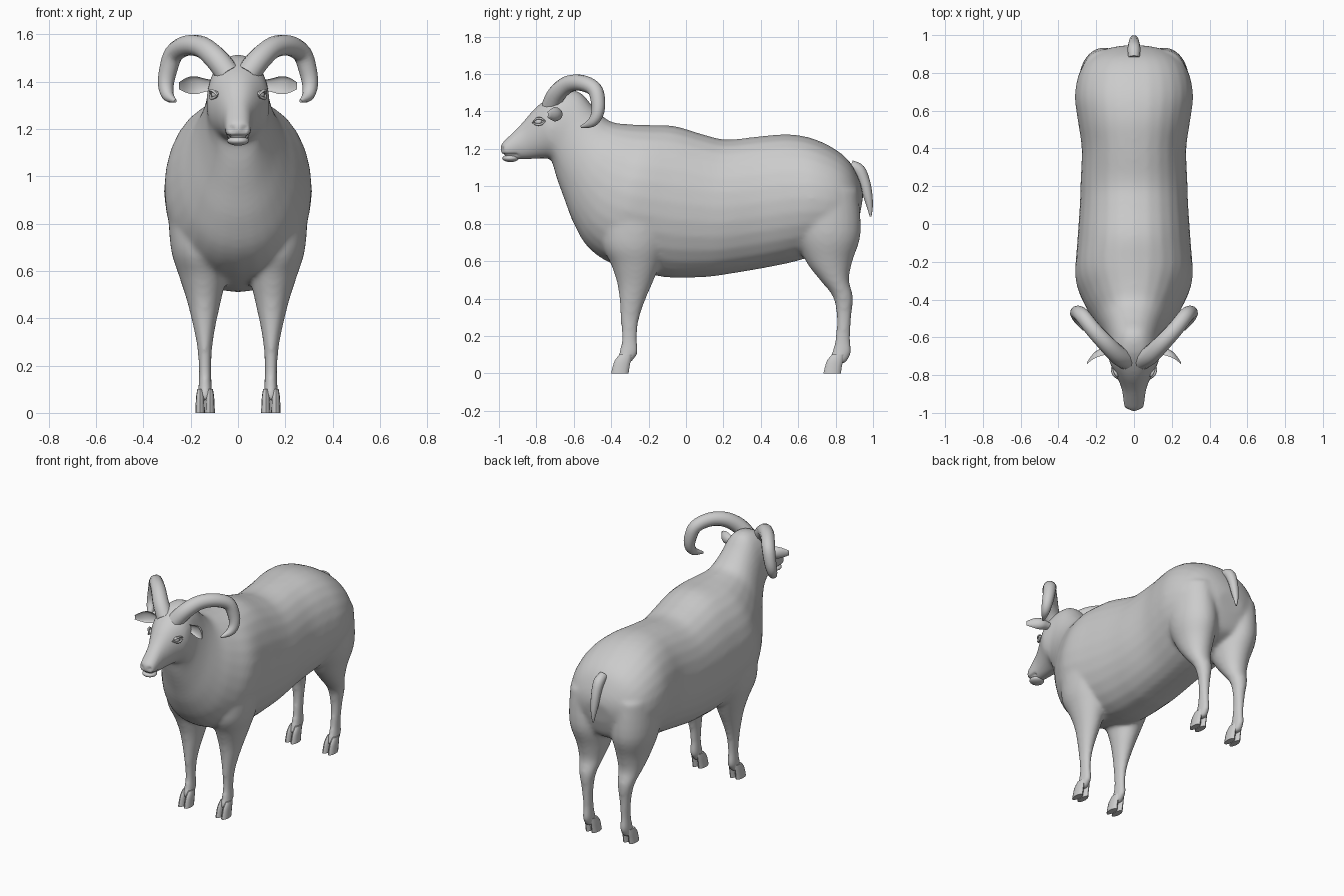
import bpy, bmesh, math
from mathutils import Vector

cube = bpy.data.objects.get("Cube")
if cube:
    bpy.data.objects.remove(cube)

wool = bpy.data.materials.new("plain_grey")
wool.use_nodes = True
GREY = (0.6, 0.6, 0.6, 1)
wool.diffuse_color = GREY
wool.node_tree.nodes["Principled BSDF"].inputs["Base Color"].default_value = GREY


def smooth_rows(rows, steps):
    """Catmull-Rom interpolation of tuples."""
    out = []
    for i in range(len(rows) - 1):
        quad = [rows[max(i - 1, 0)], rows[i], rows[i + 1], rows[min(i + 2, len(rows) - 1)]]
        for s in range(steps):
            t = s / steps
            out.append([0.5 * (2 * b + (c - a) * t + (2 * a - 5 * b + 4 * c - d) * t * t
                               + (3 * b - a - 3 * c + d) * t ** 3) for a, b, c, d in zip(*quad)])
    return out + [list(rows[-1])]


def add_loft(bm, rows, ring, steps=4, sides=28):
    """Skin a closed tube through rings made from interpolated rows."""
    rings = []
    for row in smooth_rows(rows, steps):
        rings.append([bm.verts.new(ring(row, 2 * math.pi * k / sides)) for k in range(sides)])
    faces = [bm.faces.new(rings[0]), bm.faces.new(rings[-1])]
    for a, b in zip(rings, rings[1:]):
        for k in range(sides):
            n = (k + 1) % sides
            faces.append(bm.faces.new((a[k], a[n], b[n], b[k])))
    bmesh.ops.recalc_face_normals(bm, faces=faces)


def finish(name, mesh, angle=50):
    obj = bpy.data.objects.new(name, mesh)
    bpy.context.collection.objects.link(obj)
    mesh.materials.clear()
    mesh.materials.append(wool)
    bpy.ops.object.select_all(action='DESELECT')
    obj.select_set(True)
    bpy.context.view_layer.objects.active = obj
    bpy.ops.object.shade_smooth_by_angle(angle=math.radians(angle))
    return obj


def to_mesh(name, bm):
    mesh = bpy.data.meshes.new(name)
    bm.to_mesh(mesh)
    bm.free()
    return mesh


def baked(obj):
    """Evaluate an object to a plain mesh and drop the source."""
    bpy.context.view_layer.update()
    mesh = bpy.data.meshes.new_from_object(obj.evaluated_get(bpy.context.evaluated_depsgraph_get()))
    bpy.data.objects.remove(obj)
    return mesh


def tube(name, rows, sides=4):
    curve = bpy.data.curves.new(name, 'CURVE')
    curve.dimensions = '3D'
    curve.bevel_depth = 1
    curve.bevel_resolution = sides
    curve.use_fill_caps = True
    pts = smooth_rows(rows, 4)
    spline = curve.splines.new('POLY')
    spline.points.add(len(pts) - 1)
    for p, (x, y, z, r) in zip(spline.points, pts):
        p.co, p.radius = (x, y, z, 1), r
    obj = bpy.data.objects.new(name + "_path", curve)
    bpy.context.collection.objects.link(obj)
    return finish(name, baked(obj), 60)


def ball(name, loc, size, tilt=0):
    bm = bmesh.new()
    bmesh.ops.create_uvsphere(bm, u_segments=16, v_segments=10, radius=1)
    bmesh.ops.scale(bm, vec=size, verts=bm.verts)
    obj = finish(name, to_mesh(name, bm), 80)
    obj.location = loc
    obj.rotation_euler.z = tilt
    return obj


# Trunk, neck and head: top y, top z, bottom y, bottom z, half width
TRUNK = [(-.995, 1.205, -.985, 1.17, .03), (-.985, 1.23, -.965, 1.15, .05),
         (-.94, 1.275, -.93, 1.143, .057), (-.88, 1.335, -.86, 1.143, .066),
         (-.81, 1.415, -.78, 1.148, .098), (-.74, 1.47, -.725, 1.145, .13),
         (-.66, 1.51, -.71, 1.11, .133), (-.57, 1.505, -.69, 1.04, .135),
         (-.49, 1.42, -.65, .93, .16), (-.41, 1.35, -.6, .8, .205),
         (-.32, 1.333, -.52, .67, .26), (-.2, 1.328, -.38, .58, .31),
         (-.06, 1.322, -.12, .515, .3), (.1, 1.275, .1, .515, .287),
         (.22, 1.25, .22, .53, .283), (.4, 1.268, .4, .56, .277),
         (.55, 1.278, .55, .59, .298), (.68, 1.255, .66, .62, .313),
         (.8, 1.197, .76, .65, .297), (.88, 1.125, .84, .68, .255),
         (.93, 1.025, .89, .72, .19), (.948, .95, .925, .82, .09)]
# Legs: z, front y, back y, inner x, outer x
FRONT_LEG = [(.92, -.44, -.05, .06, .3), (.7, -.45, -.1, .05, .285), (.58, -.4, -.14, .05, .25),
             (.48, -.368, -.18, .07, .218), (.38, -.355, -.222, .092, .193),
             (.28, -.35, -.252, .108, .173), (.18, -.345, -.262, .113, .166),
             (.11, -.36, -.255, .11, .168), (.05, -.375, -.3, .108, .17)]
HIND_LEG = [(.98, .55, .92, .04, .29), (.75, .58, .935, .025, .29), (.6, .64, .89, .045, .25),
            (.5, .715, .872, .07, .222), (.41, .785, .893, .09, .196),
            (.3, .805, .885, .106, .175), (.18, .797, .878, .112, .166),
            (.11, .778, .886, .11, .168), (.05, .76, .85, .108, .17)]


def trunk_ring(row, a):
    ty, tz, by, bz, w = row
    c, s = math.cos(a), math.sin(a)
    t = (1 + s) / 2
    return Vector((w * math.copysign(abs(c) ** .88, c), by + (ty - by) * t, bz + (tz - bz) * t))


def leg_ring(side):
    def ring(row, a):
        z, y0, y1, x0, x1 = row
        return Vector((side * ((x0 + x1) / 2 + (x1 - x0) / 2 * math.cos(a)),
                       (y0 + y1) / 2 + (y1 - y0) / 2 * math.sin(a), z))
    return ring


bm = bmesh.new()
add_loft(bm, TRUNK, trunk_ring)
for side in (1, -1):
    for leg in (FRONT_LEG, HIND_LEG):
        add_loft(bm, leg, leg_ring(side))
source = bpy.data.objects.new("body_source", to_mesh("body_source", bm))
bpy.context.collection.objects.link(source)
fuse = source.modifiers.new("fuse", 'REMESH')
fuse.mode, fuse.voxel_size = 'VOXEL', 0.012
relax = source.modifiers.new("relax", 'SMOOTH')
relax.factor, relax.iterations = 0.5, 12
body = finish("body", baked(source), 80)

# Press nostrils and a mouth line into the muzzle
for v in body.data.vertices:
    p = Vector((abs(v.co.x), v.co.y, v.co.z))
    if p.y < -.9:
        nostril = math.exp(-((p - Vector((.03, -.985, 1.2))).length / .014) ** 2)
        mouth = math.exp(-((p.z - 1.165) / .008) ** 2)
        v.co -= v.normal * (.012 * nostril + .01 * mouth)

# Lower lip
ball("lower_lip", (0, -.938, 1.15), (.047, .045, .02))


def ear_ring(side):
    def ring(row, a):
        x, y, z, h, d = row
        s = math.sin(a)
        return Vector((side * x, y + d * (s if s > 0 else -.45 * s), z + h * math.cos(a)))
    return ring


def toe_ring(x, side):
    def ring(row, a):
        z, y0, y1, w = row
        return Vector((side * (x + w * math.cos(a)), (y0 + y1) / 2 + (y1 - y0) / 2 * math.sin(a), z))
    return ring


for side, label in ((1, "left"), (-1, "right")):
    # Curled horn
    tube(label + "_horn", [(side * x, y, z, r) for x, y, z, r in (
        (.04, -.72, 1.43, .052), (.09, -.69, 1.495, .05), (.15, -.63, 1.545, .046),
        (.215, -.56, 1.553, .043), (.27, -.49, 1.52, .041), (.295, -.47, 1.45, .038),
        (.305, -.475, 1.385, .033), (.295, -.505, 1.34, .025), (.265, -.56, 1.318, .007))])

    # Cupped ear
    bm = bmesh.new()
    add_loft(bm, [(.09, -.68, 1.385, .018, .02), (.14, -.69, 1.385, .028, .03),
                  (.18, -.70, 1.385, .038, .038), (.215, -.715, 1.385, .033, .03),
                  (.25, -.742, 1.383, .014, .008)], ear_ring(side), 3, 16)
    finish(label + "_ear", to_mesh(label + "_ear", bm), 60)

    # Eye with upper and lower lids
    ball(label + "_eye", (side * .096, -.79, 1.345), (.016, .022, .017), side * -.35)
    for lid, rise in (("upper", .016), ("lower", -.014)):
        tube(f"{label}_{lid}_eyelid", [
            (side * .086, -.82, 1.341, .003), (side * .106, -.80, 1.345 + rise, .006),
            (side * .116, -.775, 1.346 + rise, .006), (side * .116, -.753, 1.347, .003)], 2)

    # Cloven hooves, two toes on each foot
    for foot, shift in (("front", -.4), ("hind", .735)):
        bm = bmesh.new()
        for x in (.118, .16):
            add_loft(bm, [(0, shift, shift + .093, .0205), (.035, shift + .008, shift + .098, .019),
                          (.07, shift + .02, shift + .105, .017),
                          (.1, shift + .045, shift + .11, .012)], toe_ring(x, side), 2, 12)
        finish(f"{label}_{foot}_hoof", to_mesh("hoof", bm), 45)

# Tail
tube("tail", [(0, .88, 1.11, .03), (0, .925, 1.085, .034), (0, .955, 1.02, .03),
              (0, .972, .95, .025), (0, .983, .89, .016), (0, .987, .838, .005)])
